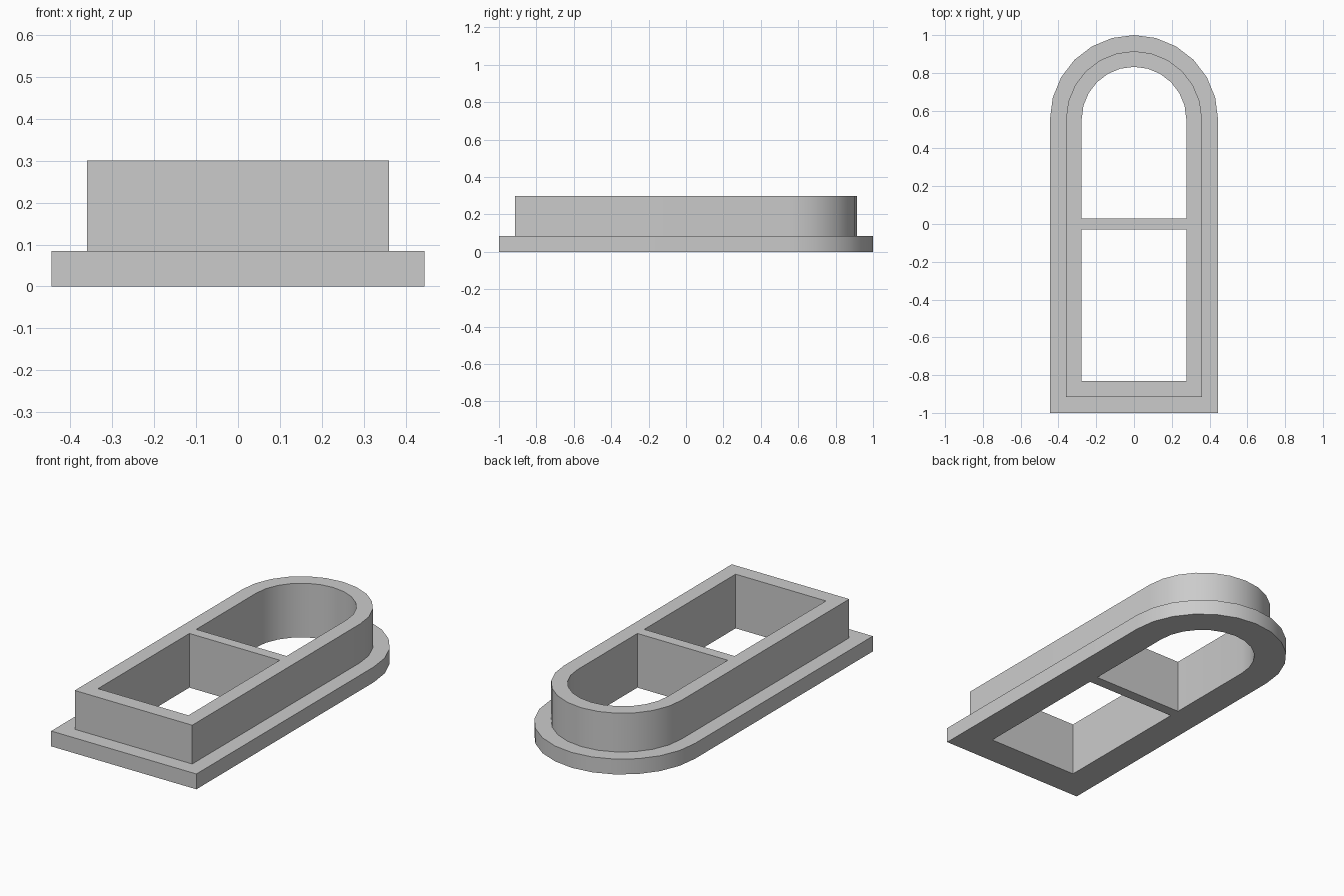
import bpy, bmesh, math

cube = bpy.data.objects.get("Cube")
if cube:
    bpy.data.objects.remove(cube)

ARC_Y, SEGMENTS = 0.555, 12
FLANGE_TOP, FRAME_TOP = 0.085, 0.3

grey = bpy.data.materials.new("plain_grey")
grey.use_nodes = True
colour = (0.6, 0.6, 0.6, 1)
grey.diffuse_color = colour
grey.node_tree.nodes["Principled BSDF"].inputs["Base Color"].default_value = colour


def arch(half_width, bottom):
    """Round-topped outline, counter-clockwise."""
    angles = [math.pi * i / SEGMENTS for i in range(SEGMENTS + 1)]
    curve = [(half_width * math.cos(a), ARC_Y + half_width * math.sin(a)) for a in angles]
    return [(-half_width, bottom), (half_width, bottom)] + curve


bm = bmesh.new()


def ring(outline, z):
    verts = [bm.verts.new((x, y, z)) for x, y in outline]
    for a, b in zip(verts, verts[1:] + verts[:1]):
        bm.edges.new((a, b))
    return verts


def bridge(low, high):
    for i in range(len(low)):
        j = (i + 1) % len(low)
        bm.faces.new((low[i], low[j], high[j], high[i]))


def cap(rings, direction):
    edges = [bm.edges.get((a, b)) for r in rings for a, b in zip(r, r[1:] + r[:1])]
    bmesh.ops.triangle_fill(bm, edges=edges, use_beauty=True, normal=(0, 0, direction))


# Stepped outside: flange wall, ledge, raised wall
flange, frame = arch(0.445, -1.0), arch(0.36, -0.915)
steps = [ring(flange, 0), ring(flange, FLANGE_TOP),
         ring(frame, FLANGE_TOP), ring(frame, FRAME_TOP)]
for low, high in zip(steps, steps[1:]):
    bridge(low, high)

# Arched and rectangular openings, leaving the crossbar between them
w = 0.277
openings = [arch(w, 0.03), [(-w, -0.83), (w, -0.83), (w, -0.03), (-w, -0.03)]]
lower = [ring(o, 0) for o in openings]
upper = [ring(o, FRAME_TOP) for o in openings]
for low, high in zip(lower, upper):
    bridge(low, high)

# Flat underside and top with the openings left clear
cap([steps[0]] + lower, -1)
cap([steps[-1]] + upper, 1)
bmesh.ops.recalc_face_normals(bm, faces=bm.faces[:])

mesh = bpy.data.meshes.new("window_frame")
bm.to_mesh(mesh)
bm.free()
mesh.materials.append(grey)
obj = bpy.data.objects.new("window_frame", mesh)
bpy.context.collection.objects.link(obj)
bpy.context.view_layer.objects.active = obj
obj.select_set(True)
bpy.ops.object.shade_smooth_by_angle(angle=math.radians(30))
